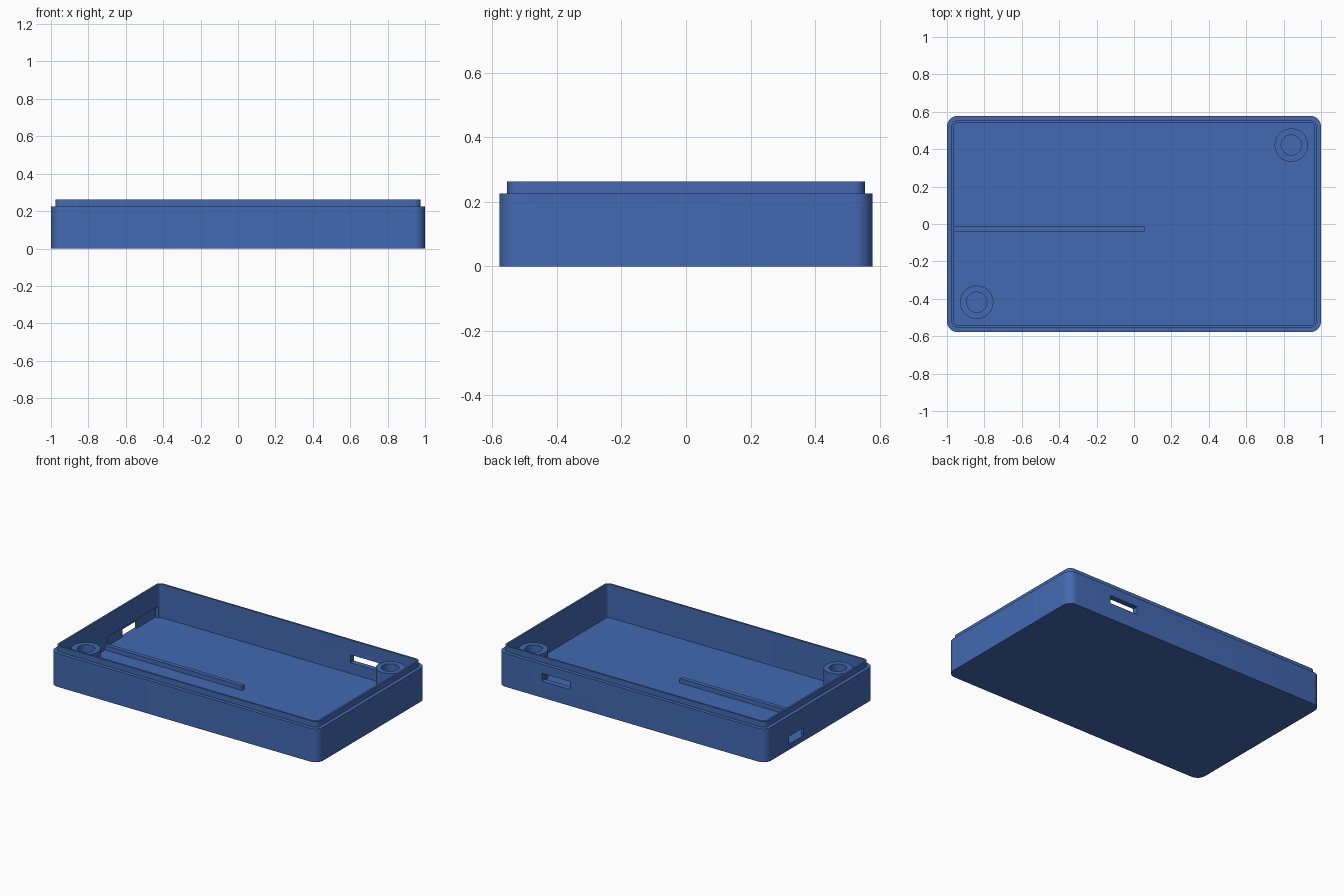
import bpy, bmesh, math

if "Cube" in bpy.data.objects:
    bpy.data.objects.remove(bpy.data.objects["Cube"])

FLOOR, RIM, TOP = 0.0375, 0.225, 0.263

blue = bpy.data.materials.new("enclosure blue")
blue.diffuse_color = (0.056, 0.141, 0.445, 1)
blue.use_nodes = True
blue.node_tree.nodes["Principled BSDF"].inputs["Base Color"].default_value = blue.diffuse_color


def finish(name, bm, smooth=True):
    bmesh.ops.recalc_face_normals(bm, faces=bm.faces)
    mesh = bpy.data.meshes.new(name)
    bm.to_mesh(mesh)
    bm.free()
    obj = bpy.data.objects.new(name, mesh)
    bpy.context.collection.objects.link(obj)
    mesh.materials.append(blue)
    if smooth:
        shade(obj)
    return obj


def shade(obj):
    bpy.ops.object.select_all(action='DESELECT')
    obj.select_set(True)
    bpy.context.view_layer.objects.active = obj
    bpy.ops.object.shade_smooth_by_angle(angle=math.radians(30))


def rounded_loop(bm, hx, hy, r, z, steps=8):
    """Closed ring of vertices around a rounded rectangle."""
    ring = []
    for q, (sx, sy) in enumerate([(1, 1), (-1, 1), (-1, -1), (1, -1)]):
        for i in range(steps + 1):
            a = math.pi / 2 * (q + i / steps)
            ring.append(bm.verts.new((sx * (hx - r) + r * math.cos(a),
                                      sy * (hy - r) + r * math.sin(a), z)))
    return ring


def bridge(bm, a, b):
    n = len(a)
    for i in range(n):
        bm.faces.new((a[i], a[(i + 1) % n], b[(i + 1) % n], b[i]))


def box(name, x, y, z, smooth=False):
    bm = bmesh.new()
    bmesh.ops.create_cube(bm, size=1)
    for v in bm.verts:
        for k, (lo, hi) in enumerate((x, y, z)):
            v.co[k] = lo if v.co[k] < 0 else hi
    return finish(name, bm, smooth)


# Tray shell: outer wall, stepped lip, inner wall and floor
bm = bmesh.new()
rings = [rounded_loop(bm, *p) for p in (
    (1.0, 0.578, 0.058, 0), (1.0, 0.578, 0.058, RIM),
    (0.976, 0.554, 0.034, RIM), (0.976, 0.554, 0.034, TOP),
    (0.963, 0.541, 0.021, TOP), (0.963, 0.541, 0.021, FLOOR))]
for a, b in zip(rings, rings[1:]):
    bridge(bm, a, b)
bm.faces.new(rings[0])
bm.faces.new(rings[-1])
shell = finish("tray_shell", bm, False)

# Port openings and the shallow recess inside the left wall
cutters = [
    box("back_port_cutter", (0.46, 0.67), (0.5, 0.65), (0.11, 0.164)),
    box("left_recess_cutter", (-0.983, -0.93), (-0.013, 0.525), (FLOOR, 0.115)),
    box("left_port_cutter", (-1.1, -0.94), (0.175, 0.33), (FLOOR, 0.09)),
]
bpy.context.view_layer.objects.active = shell
for c in cutters:
    mod = shell.modifiers.new(c.name, 'BOOLEAN')
    mod.operation, mod.solver, mod.object = 'DIFFERENCE', 'EXACT', c
    bpy.ops.object.modifier_apply(modifier=mod.name)
    bpy.data.objects.remove(c)
shade(shell)

# Guide rail on the floor
box("guide_rail", (-0.965, 0.058), (-0.041, -0.013), (FLOOR - 0.005, 0.068))


# Hollow screw posts in opposite corners
def post(name, cx, cy, n=48):
    bm = bmesh.new()
    rings = []
    for r, z in ((0.089, FLOOR), (0.089, RIM), (0.054, RIM), (0.054, FLOOR)):
        rings.append([bm.verts.new((cx + r * math.cos(2 * math.pi * i / n),
                                    cy + r * math.sin(2 * math.pi * i / n), z))
                      for i in range(n)])
    for a, b in zip(rings, rings[1:] + rings[:1]):
        bridge(bm, a, b)
    finish(name, bm)


post("screw_post_back_right", 0.841, 0.422)
post("screw_post_front_left", -0.841, -0.418)
